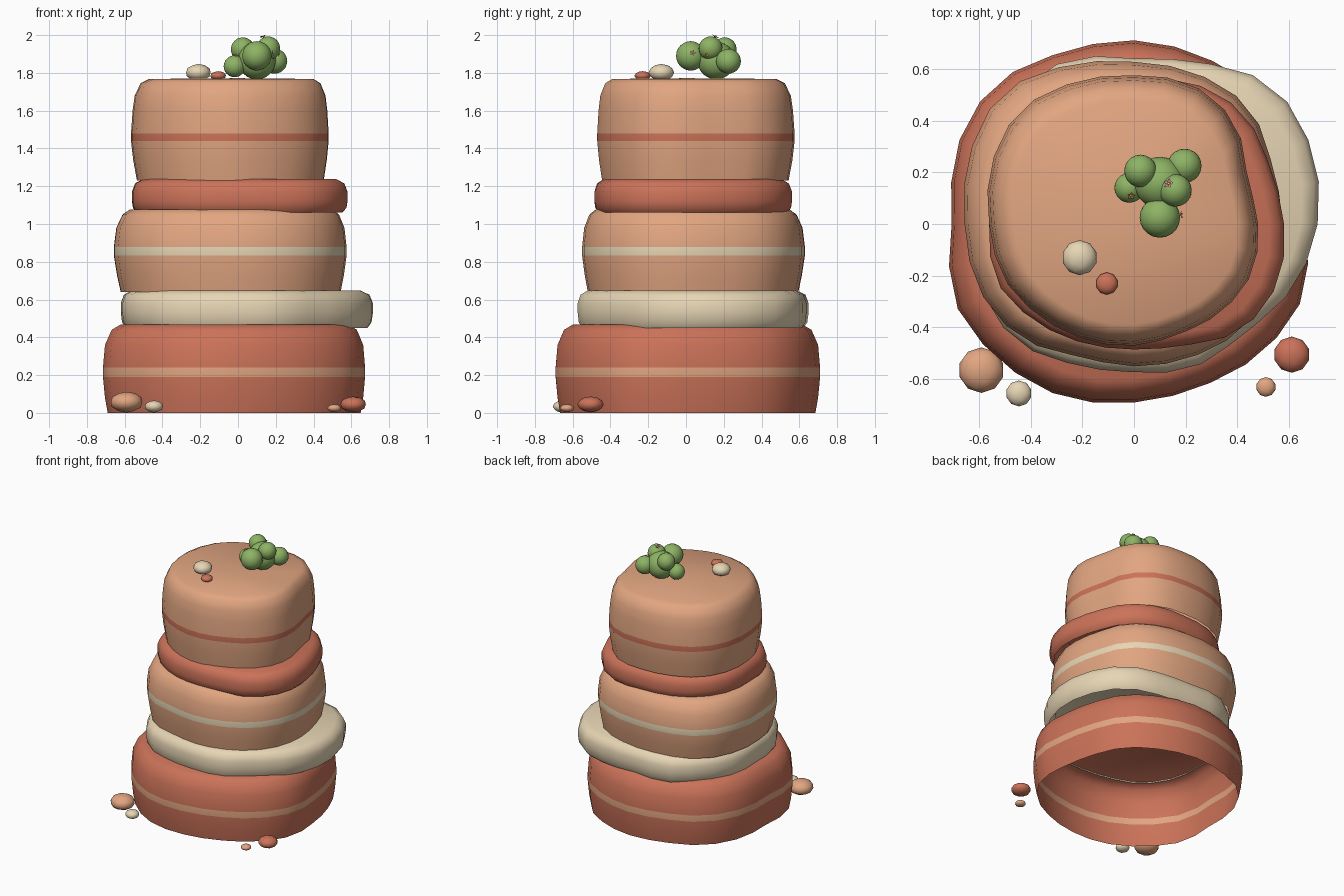
import bpy, bmesh, math
from mathutils import Vector

if "Cube" in bpy.data.objects:
    bpy.data.objects.remove(bpy.data.objects["Cube"])


def material(name, rgb):
    m = bpy.data.materials.new(name)
    m.diffuse_color = (*rgb, 1)
    m.use_nodes = True
    m.node_tree.nodes["Principled BSDF"].inputs["Base Color"].default_value = m.diffuse_color
    return m


RED = material("red_rock", (0.60, 0.17, 0.10))
TAN = material("tan_rock", (0.76, 0.38, 0.22))
CREAM = material("cream_rock", (0.80, 0.67, 0.46))
GREEN = material("cactus_green", (0.27, 0.45, 0.13))
PINK = material("petal_pink", (0.80, 0.25, 0.38))
ORANGE = material("petal_orange", (0.85, 0.35, 0.08))
YELLOW = material("flower_yellow", (0.90, 0.65, 0.10))

SIDES = 28


def finish(name, bm, mats, angle=50):
    mesh = bpy.data.meshes.new(name)
    bm.to_mesh(mesh)
    bm.free()
    for m in mats:
        mesh.materials.append(m)
    ob = bpy.data.objects.new(name, mesh)
    bpy.context.collection.objects.link(ob)
    bpy.ops.object.select_all(action='DESELECT')
    ob.select_set(True)
    bpy.context.view_layer.objects.active = ob
    bpy.ops.object.shade_smooth_by_angle(angle=math.radians(angle))
    return ob


def radius_at(radii, t):
    # closed Catmull-Rom through evenly spaced radii
    n = len(radii)
    i, f = int(t * n), t * n - int(t * n)
    a, b, c, d = (radii[(i + k) % n] for k in (-1, 0, 1, 2))
    return b + 0.5 * f * (c - a + f * (2*a - 5*b + 4*c - d + f * (3*(b - c) + d - a)))


def rock_layer(name, radii, profile, mats, stripe=None):
    # open-bottomed shell: profile is (scale, z), stripe is the banded row
    bm = bmesh.new()
    rings = []
    for s, z in profile:
        ring = []
        for k in range(SIDES):
            a = 2 * math.pi * k / SIDES
            r = radius_at(radii, k / SIDES) * s
            ring.append(bm.verts.new((r * math.cos(a), r * math.sin(a), z)))
        rings.append(ring)
    for j in range(len(rings) - 1):
        lo, hi = rings[j], rings[j + 1]
        for k in range(SIDES):
            n = (k + 1) % SIDES
            f = bm.faces.new((lo[k], lo[n], hi[n], hi[k]))
            f.material_index = 1 if j == stripe else 0
    top = bm.verts.new((0, 0, profile[-1][1] + 0.004))
    for k in range(SIDES):
        bm.faces.new((rings[-1][k], rings[-1][(k + 1) % SIDES], top))
    return finish(name, bm, mats)


def ball(name, loc, size, mat, sub=2):
    bm = bmesh.new()
    bmesh.ops.create_icosphere(bm, subdivisions=sub, radius=1)
    for v in bm.verts:
        v.co = Vector([c * s for c, s in zip(v.co, size)]) + Vector(loc)
    return finish(name, bm, [mat], 80)


def flower(name, loc, normal, mat, r=0.02):
    # five flat petals around a small centre
    bm = bmesh.new()
    q = Vector(normal).to_track_quat('Z', 'Y')
    for k in range(5):
        a = 2 * math.pi * k / 5
        pts = [(0, 0, 0.002), (0.55 * r, -0.3 * r, 0.005), (r, 0, 0.008), (0.55 * r, 0.3 * r, 0.005)]
        vs = []
        for x, y, z in pts:
            p = Vector((x * math.cos(a) - y * math.sin(a), x * math.sin(a) + y * math.cos(a), z))
            vs.append(bm.verts.new(q @ p + Vector(loc)))
        bm.faces.new(vs)
    finish(name, bm, [mat])
    ball(name + "_centre", Vector(loc) + q @ Vector((0, 0, 0.004)), (0.3 * r,) * 3, YELLOW, 1)


# Stacked rock strata, bottom to top
rock_layer("base_rock",
           [.66, .66, .70, .70, .71, .72, .76, .745, .705, .755, .74, .722, .69, .68, .70, .71],
           [(.965, 0), (.985, .08), (1, .191), (1, .239), (.985, .36), (.935, .44), (.87, .467)],
           [RED, TAN], 2)
rock_layer("lower_ledge",
           [.71, .745, .753, .677, .64, .685, .67, .655, .615, .64, .64, .59, .573, .60, .60, .66],
           [(.96, .45), (.99, .48), (1, .53), (1, .58), (.975, .625), (.91, .647)],
           [CREAM])
rock_layer("middle_rock",
           [.575, .58, .63, .63, .627, .665, .715, .69, .655, .65, .62, .555, .55, .56, .58, .585],
           [(.945, .64), (.975, .73), (1, .833), (1, .878), (.98, .98), (.93, 1.05), (.87, 1.077)],
           [TAN, CREAM], 2)
rock_layer("upper_ledge",
           [.58, .57, .60, .59, .56, .58, .60, .59, .56, .575, .535, .50, .485, .508, .58, .60],
           [(.95, 1.06), (.99, 1.085), (1, 1.12), (1, 1.17), (.97, 1.215), (.90, 1.237)],
           [RED])
rock_layer("top_rock",
           [.48, .475, .55, .583, .575, .595, .62, .597, .56, .545, .51, .485, .47, .46, .478, .493],
           [(.945, 1.23), (.98, 1.34), (1, 1.44), (1, 1.48), (.985, 1.60), (.965, 1.68),
            (.91, 1.745), (.83, 1.768)],
           [TAN, RED], 2)

# Pebbles: x, y, z, radius, half height, material
pebbles = [(-.21, -.13, 1.802, .068, .045, CREAM), (-.105, -.23, 1.785, .043, .024, RED),
           (-.59, -.565, .057, .088, .055, TAN), (-.445, -.655, .034, .05, .032, CREAM),
           (.61, -.505, .045, .07, .042, RED), (.51, -.63, .025, .038, .021, TAN)]
for i, (x, y, z, r, h, m) in enumerate(pebbles):
    ball(f"pebble_{i + 1}", (x, y, z), (r, r, h), m)

# Cactus cluster: body and lobes
lobes = [(.10, .16, 1.865, .10), (.10, .025, 1.89, .078), (.025, .205, 1.925, .063),
         (.16, .13, 1.93, .063), (.195, .225, 1.862, .066), (-.018, .14, 1.835, .058)]
for i, (x, y, z, r) in enumerate(lobes):
    ball("cactus_body" if i == 0 else f"cactus_lobe_{i}", (x, y, z), (r, r, r), GREEN, 3)

# Cactus flowers
flower("top_flower", (.135, .155, 1.987), (-.3, .3, .85), PINK)
flower("side_flower", (.178, .035, 1.905), (1, .12, .2), PINK, .017)
flower("left_flower", (-.012, .112, 1.888), (.1, -.45, .9), ORANGE, .016)
flower("right_flower", (.212, .113, 1.90), (.83, -.25, -.3), YELLOW, .014)
